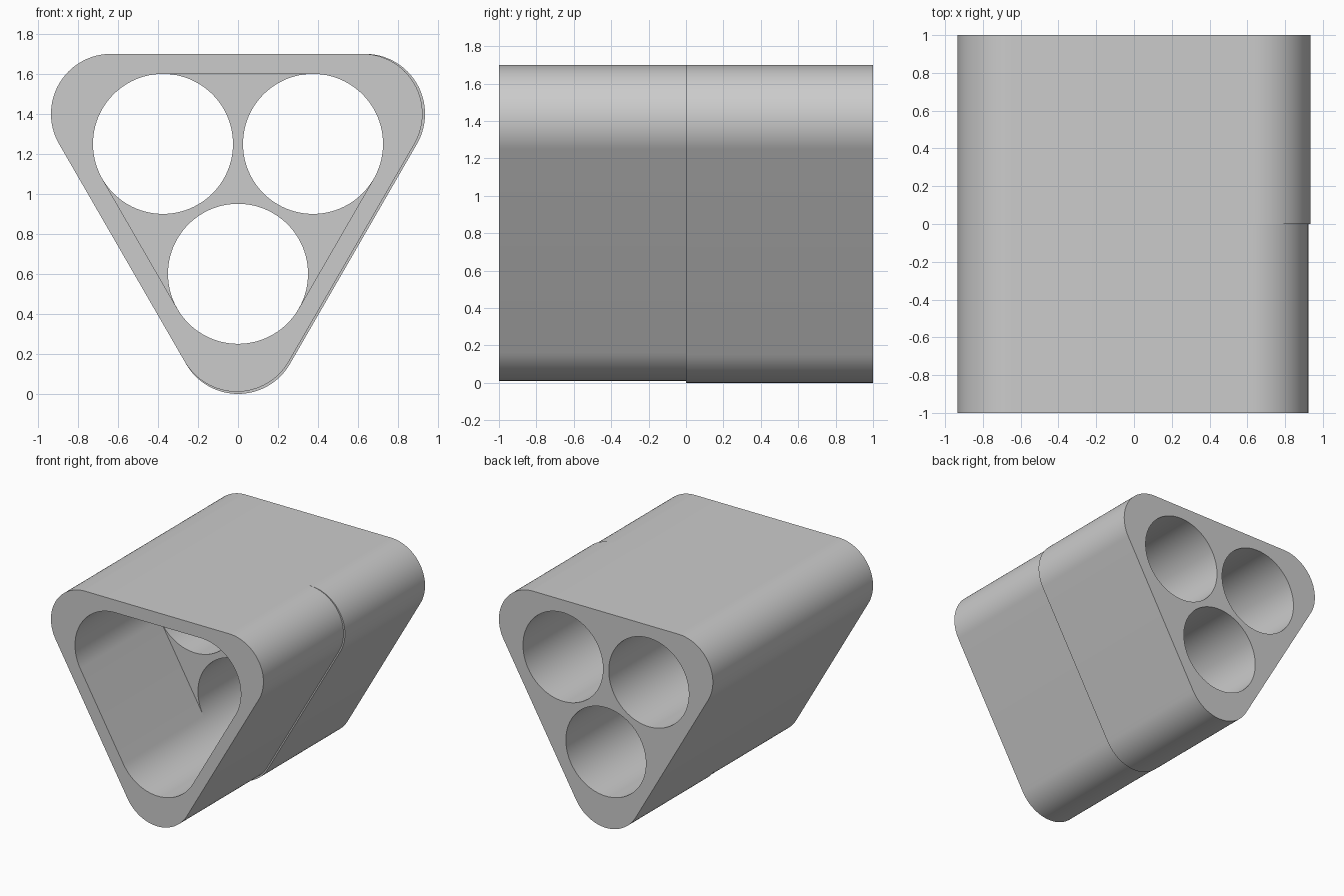
import bpy
import bmesh
from math import cos, sin, pi, sqrt, radians

default = bpy.data.objects.get("Cube")
if default:
    bpy.data.objects.remove(default, do_unlink=True)

# One plain grey for the whole holder
grey = bpy.data.materials.new("plain grey")
grey.use_nodes = True
COLOUR = (0.6, 0.6, 0.6, 1)
grey.diffuse_color = COLOUR
grey.node_tree.nodes["Principled BSDF"].inputs["Base Color"].default_value = COLOUR


def arc(centre, radius, start, sweep, steps):
    """Points (x, z) along an arc, angles in degrees."""
    angles = [radians(start + sweep * i / steps) for i in range(steps + 1)]
    return [(centre[0] + radius * cos(a), centre[1] + radius * sin(a)) for a in angles]


def circle(centre, radius):
    return arc(centre, radius, 0, 360, 96)[:-1]


def corners(left, top, side):
    """Corner centres of a downward equilateral triangle: right, left, bottom."""
    return [(left + side, top), (left, top), (left + side / 2, top - side * sqrt(3) / 2)]


def rounded_triangle(centres, radius):
    points = []
    for centre, start in zip(centres, (-30, 90, 210)):
        points += arc(centre, radius, start, 120, 32)
    return points


def prism(name, loops, y0, y1):
    """Fill an outline with openings and extrude it along y."""
    bm = bmesh.new()
    for loop in loops:
        verts = [bm.verts.new((x, y0, z)) for x, z in loop]
        for i, v in enumerate(verts):
            bm.edges.new((v, verts[i - 1]))
    bmesh.ops.triangle_fill(bm, use_beauty=True, edges=bm.edges[:], normal=(0, -1, 0))
    result = bmesh.ops.extrude_face_region(bm, geom=bm.faces[:], use_keep_orig=True)
    moved = [g for g in result["geom"] if isinstance(g, bmesh.types.BMVert)]
    bmesh.ops.translate(bm, verts=moved, vec=(0, y1 - y0, 0))
    bmesh.ops.recalc_face_normals(bm, faces=bm.faces[:])
    mesh = bpy.data.meshes.new(name)
    bm.to_mesh(mesh)
    bm.free()
    mesh.materials.append(grey)
    obj = bpy.data.objects.new(name, mesh)
    bpy.context.collection.objects.link(obj)
    bpy.ops.object.select_all(action="DESELECT")
    obj.select_set(True)
    bpy.context.view_layer.objects.active = obj
    bpy.ops.object.shade_smooth_by_angle(angle=radians(30))
    return obj


OUTER_R, HOLE_R = 0.3, 0.35
holes = corners(-0.375, 1.25, 0.75)

# Rear block with three round bores
rear_outline = rounded_triangle(corners(-0.635, 1.4, 1.27), OUTER_R)
prism("rear_bored_block", [rear_outline] + [circle(c, HOLE_R) for c in holes], 0, 1)

# Front sleeve, slightly smaller, with one rounded triangular opening
front_outline = rounded_triangle(corners(-0.635, 1.4, 1.2575), OUTER_R)
prism("front_sleeve", [front_outline, rounded_triangle(holes, HOLE_R)], -1, 0)
